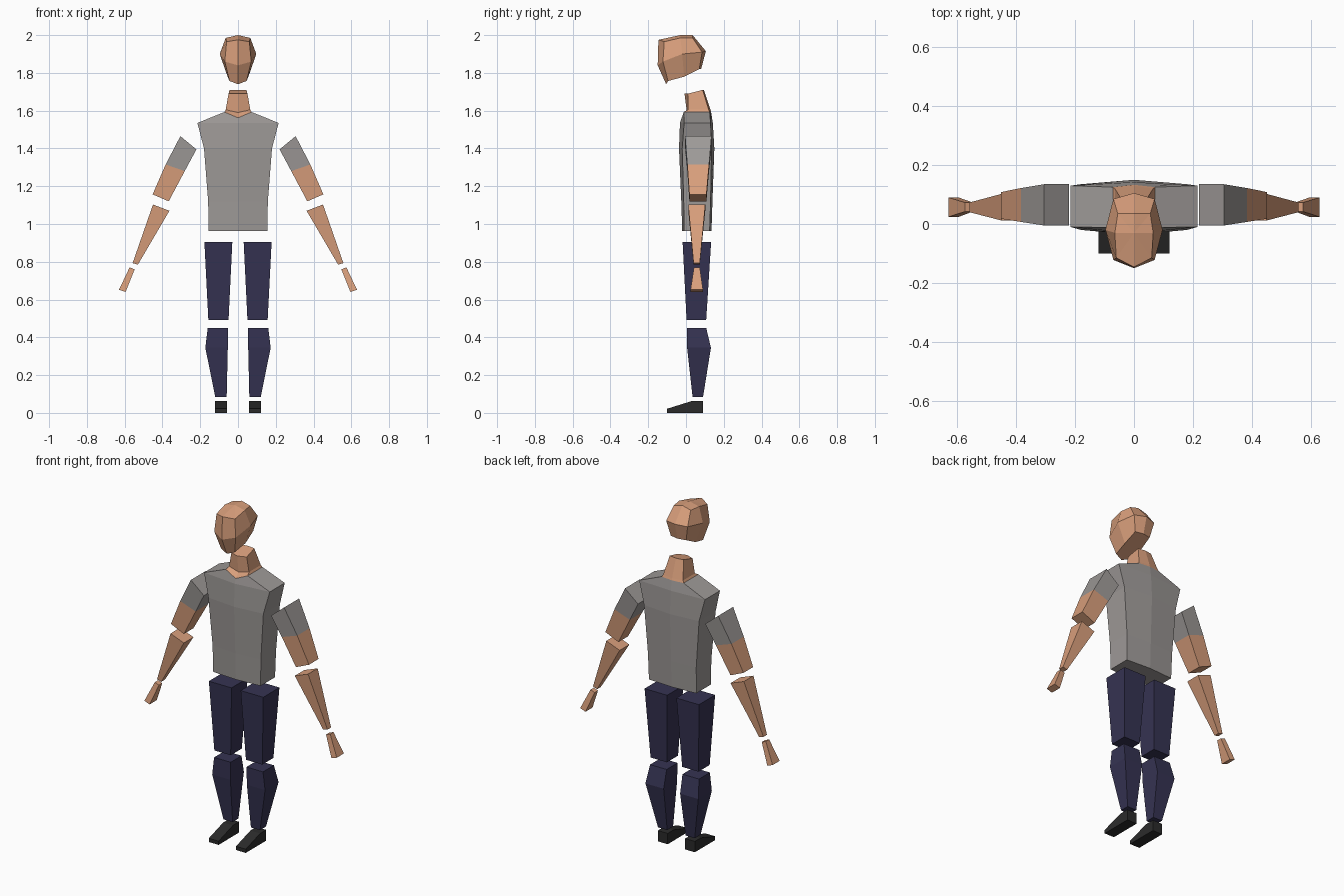
import bpy, bmesh

if "Cube" in bpy.data.objects:
    bpy.data.objects.remove(bpy.data.objects["Cube"])


def material(name, rgb):
    m = bpy.data.materials.new(name)
    m.diffuse_color = (*rgb, 1)
    m.use_nodes = True
    m.node_tree.nodes["Principled BSDF"].inputs["Base Color"].default_value = m.diffuse_color
    return m


skin = material("skin", (0.69, 0.345, 0.2))
shirt = material("grey_shirt", (0.34, 0.32, 0.31))
trousers = material("navy_trousers", (0.036, 0.033, 0.085))
leather = material("black_shoe", (0.024, 0.024, 0.024))


def loft(name, rings, mats, band_mats=None, mirror=False):
    """Skin rings of points in order, cap both ends; band_mats colours each band."""
    bm = bmesh.new()
    loops = [[bm.verts.new(p) for p in r] for r in rings]
    n = len(loops[0])
    bands = band_mats or [0] * (len(rings) - 1)
    for a, b, mi in zip(loops, loops[1:], bands):
        for i in range(n):
            j = (i + 1) % n
            top = [b[0]] if len(b) == 1 else [b[j], b[i]]
            bm.faces.new([a[i], a[j]] + top).material_index = mi
    bm.faces.new(loops[0]).material_index = bands[0]
    if len(loops[-1]) > 1:
        bm.faces.new(loops[-1]).material_index = bands[-1]
    bmesh.ops.recalc_face_normals(bm, faces=bm.faces)
    me = bpy.data.meshes.new(name)
    bm.to_mesh(me)
    bm.free()
    for m in mats:
        me.materials.append(m)
    ob = bpy.data.objects.new(name, me)
    bpy.context.collection.objects.link(ob)
    if mirror:
        ob.modifiers.new("mirror", 'MIRROR')
    return ob


def sym(half):
    """Complete a ring from its right half (front centre to back centre)."""
    return half + [(-x, y, z) for x, y, z in reversed(half[1:-1])]


def section(inner, outer, y0, y1):
    """Four-sided limb section between two (x, z) points."""
    (xi, zi), (xo, zo) = inner, outer
    return [(xi, y0, zi), (xo, y0, zo), (xo, y1, zo), (xi, y1, zi)]


def torso_ring(x, yf, y0, y1, yb, z, zf=None):
    return sym([(0, yf, zf or z), (x, y0, z), (x, y1, z), (0, yb, zf and z or z)])


# Head: three eight-point rings and a crown point
loft("head", [
    sym([(0, -0.105, 1.74), (0.045, -0.095, 1.757), (0.055, -0.01, 1.78),
         (0.05, 0.07, 1.82), (0, 0.08, 1.82)]),
    sym([(0, -0.15, 1.84), (0.07, -0.122, 1.86), (0.097, -0.02, 1.9),
         (0.07, 0.085, 1.91), (0, 0.105, 1.915)]),
    sym([(0, -0.146, 1.975), (0.06, -0.115, 1.965), (0.065, -0.03, 1.985),
         (0.055, 0.035, 1.985), (0, 0.035, 2.0)]),
    [(0, -0.03, 2.0)],
], [skin])

# Torso: six-sided shirt, neckline and neck
loft("torso", [
    torso_ring(0.155, -0.02, -0.01, 0.125, 0.135, 0.963),
    torso_ring(0.158, -0.025, -0.012, 0.13, 0.14, 1.12),
    torso_ring(0.18, -0.037, -0.02, 0.135, 0.15, 1.4),
    torso_ring(0.215, -0.032, -0.01, 0.13, 0.142, 1.535),
    torso_ring(0.072, -0.022, -0.012, 0.125, 0.133, 1.593, 1.562),
    torso_ring(0.065, 0.005, 0.01, 0.12, 0.13, 1.605, 1.59),
    sym([(0, -0.008, 1.69), (0.05, 0.01, 1.69), (0.045, 0.088, 1.71), (0, 0.095, 1.71)]),
], [shirt, skin], [0, 0, 0, 0, 1, 1])

# Arms: sleeve and bare upper arm, forearm, hand
loft("upper_arms", [
    section((0.22, 1.395), (0.305, 1.465), -0.005, 0.135),
    section((0.282, 1.28), (0.383, 1.315), 0.007, 0.122),
    section((0.367, 1.12), (0.452, 1.157), 0.018, 0.108),
], [shirt, skin], [0, 1], mirror=True)
loft("forearms", [
    section((0.363, 1.07), (0.45, 1.103), 0.012, 0.102),
    section((0.53, 0.785), (0.558, 0.793), 0.04, 0.073),
], [skin], mirror=True)
loft("hands", [
    section((0.547, 0.76), (0.574, 0.77), 0.042, 0.073),
    section((0.595, 0.64), (0.63, 0.652), 0.024, 0.09),
], [skin], mirror=True)

# Legs: thigh and shin with a calf bulge
loft("thighs", [
    section((0.03, 0.905), (0.178, 0.905), -0.018, 0.133),
    section((0.05, 0.493), (0.157, 0.493), 0.003, 0.107),
], [trousers], mirror=True)
loft("shins", [
    section((0.052, 0.45), (0.16, 0.45), 0.005, 0.107),
    section((0.054, 0.345), (0.173, 0.345), 0.006, 0.132),
    section((0.06, 0.083), (0.12, 0.083), 0.035, 0.09),
], [trousers], mirror=True)

# Shoes: side profile (y, z) swept across the width
profile = [(-0.1, 0), (0.09, 0), (0.09, 0.064), (0.035, 0.064), (-0.1, 0.022)]
loft("shoes", [[(x, y, z) for y, z in profile] for x in (0.057, 0.121)],
     [leather], mirror=True)
